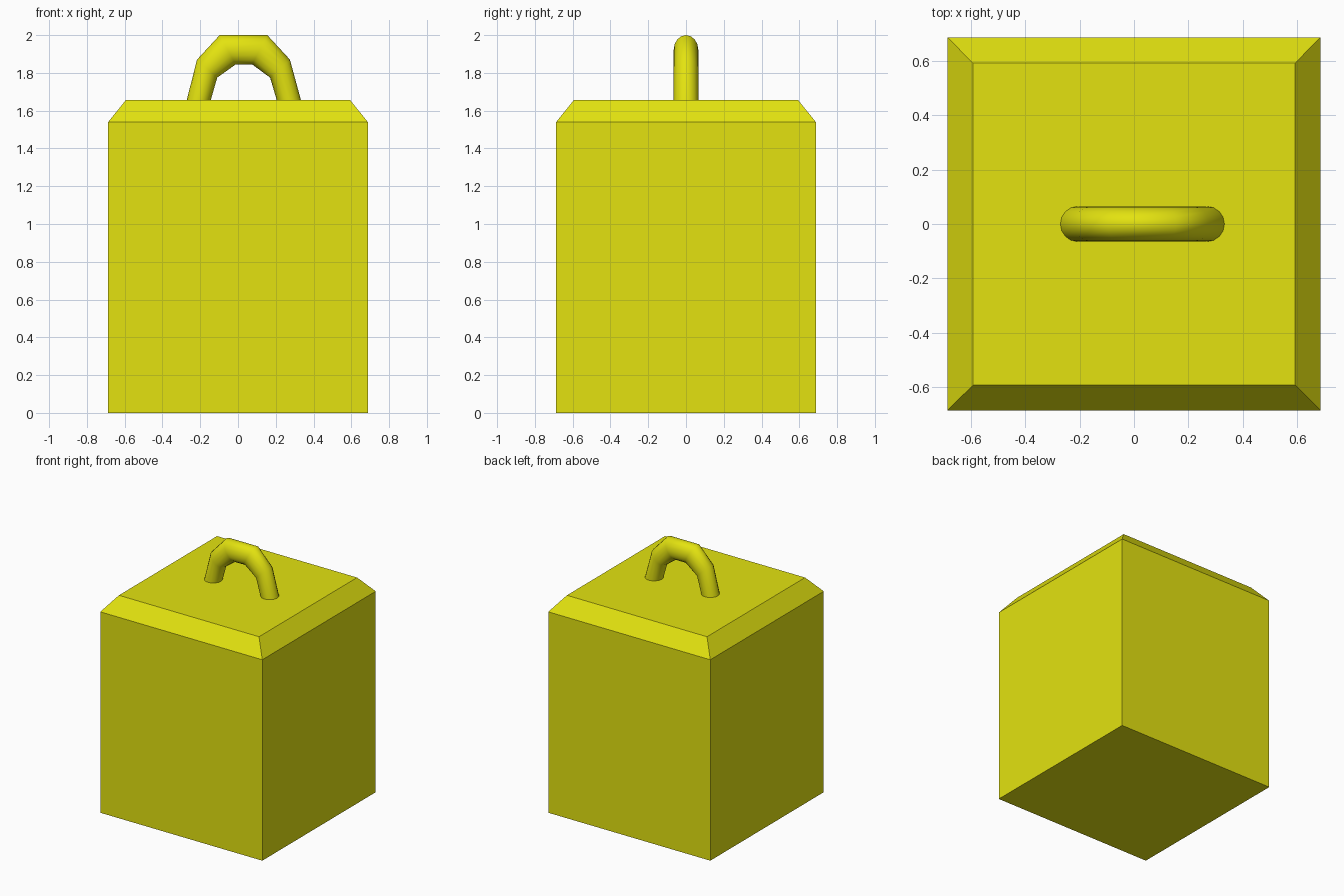
import bpy, bmesh, math

if "Cube" in bpy.data.objects:
    bpy.data.objects.remove(bpy.data.objects["Cube"])

yellow = bpy.data.materials.new("yellow")
yellow.diffuse_color = (0.77, 0.765, 0.005, 1)
yellow.use_nodes = True
yellow.node_tree.nodes["Principled BSDF"].inputs["Base Color"].default_value = yellow.diffuse_color


def loft(name, rings):
    """Closed skin through a list of equal-sized point rings."""
    bm = bmesh.new()
    rows = [[bm.verts.new(p) for p in ring] for ring in rings]
    n = len(rows[0])
    for a, b in zip(rows, rows[1:]):
        for i in range(n):
            j = (i + 1) % n
            bm.faces.new((a[i], a[j], b[j], b[i]))
    bm.faces.new(rows[0])
    bm.faces.new(rows[-1])
    bmesh.ops.recalc_face_normals(bm, faces=bm.faces)
    mesh = bpy.data.meshes.new(name)
    bm.to_mesh(mesh)
    bm.free()
    ob = bpy.data.objects.new(name, mesh)
    bpy.context.collection.objects.link(ob)
    mesh.materials.append(yellow)
    return ob


# Square body with a sloped shoulder
def square(h, z):
    return [(-h, -h, z), (h, -h, z), (h, h, z), (-h, h, z)]


loft("weight_body", [square(0.687, 0), square(0.687, 1.54), square(0.594, 1.656)])

# Carrying handle: elliptical rings spanning outer and inner arch points
outer = [(-0.273, 1.65), (-0.217, 1.87), (-0.097, 2.0),
         (0.155, 2.0), (0.275, 1.87), (0.335, 1.65)]
inner = [(-0.146, 1.65), (-0.11, 1.775), (-0.012, 1.845),
         (0.075, 1.845), (0.17, 1.775), (0.207, 1.65)]
SIDES = 16
rings = []
for (ox, oz), (ix, iz) in zip(outer, inner):
    ring = []
    for k in range(SIDES):
        a = 2 * math.pi * k / SIDES
        c = math.cos(a) / 2
        ring.append(((ox + ix) / 2 + (ox - ix) * c,
                     0.065 * math.sin(a),
                     (oz + iz) / 2 + (oz - iz) * c))
    rings.append(ring)
handle = loft("handle", rings)
bpy.context.view_layer.objects.active = handle
handle.select_set(True)
bpy.ops.object.shade_smooth_by_angle(angle=math.radians(50))
